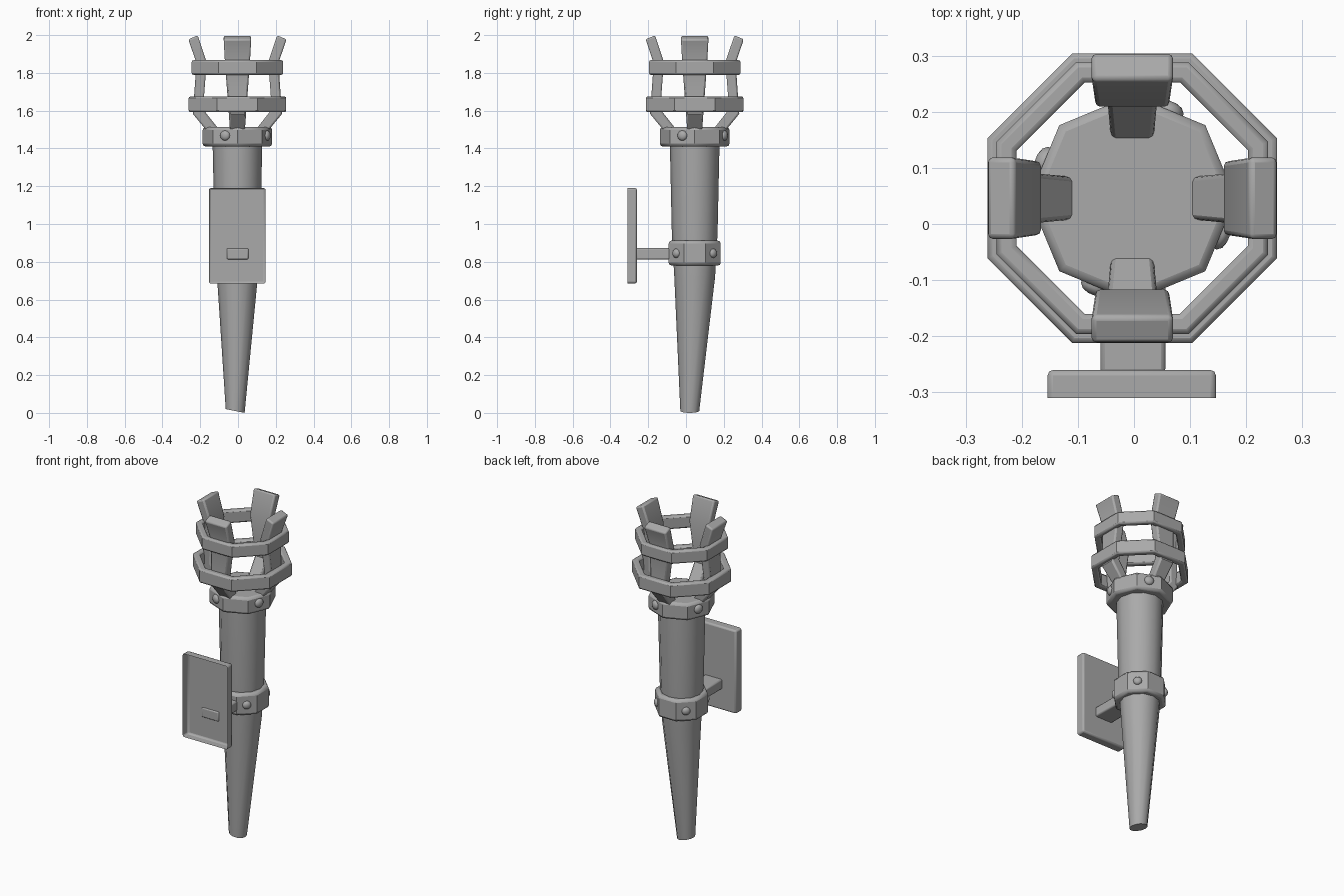
import bpy
import bmesh
from math import cos, sin, pi, radians
from mathutils import Vector, Matrix

cube = bpy.data.objects.get("Cube")
if cube:
    bpy.data.objects.remove(cube, do_unlink=True)

AXIS = Vector((-0.003, 0.046, 0))

grey = bpy.data.materials.new("iron_grey")
grey.use_nodes = True
COLOUR = (0.4, 0.4, 0.4, 1)
grey.diffuse_color = COLOUR
grey.node_tree.nodes["Principled BSDF"].inputs["Base Color"].default_value = COLOUR


def finish(name, bm, bevel=0.0, segments=2, smooth=35, fix=True):
    """Turn a bmesh into a shaded object with optional rounded edges."""
    if fix:
        bmesh.ops.recalc_face_normals(bm, faces=bm.faces[:])
    mesh = bpy.data.meshes.new(name)
    bm.to_mesh(mesh)
    bm.free()
    mesh.materials.append(grey)
    obj = bpy.data.objects.new(name, mesh)
    bpy.context.collection.objects.link(obj)
    if bevel:
        mod = obj.modifiers.new("rounded_edges", "BEVEL")
        mod.width, mod.segments = bevel, segments
        mod.limit_method = "ANGLE"
        mod.angle_limit = radians(50)
    bpy.ops.object.select_all(action="DESELECT")
    obj.select_set(True)
    bpy.context.view_layer.objects.active = obj
    bpy.ops.object.shade_smooth_by_angle(angle=radians(smooth))
    return obj


def loft(bm, loops, closed=False, caps=True):
    """Skin a list of point loops; closed joins the last loop to the first."""
    rows = [[bm.verts.new(p) for p in loop] for loop in loops]
    n = len(rows[0])
    pairs = list(zip(rows, rows[1:])) + ([(rows[-1], rows[0])] if closed else [])
    for a, b in pairs:
        for i in range(n):
            j = (i + 1) % n
            bm.faces.new((a[i], a[j], b[j], b[i]))
    if caps and not closed:
        bm.faces.new(rows[0][::-1])
        bm.faces.new(rows[-1])


def circle(r, z, sides, turn=0.0, centre=AXIS):
    return [centre + Vector((r * cos(turn + 2 * pi * i / sides),
                             r * sin(turn + 2 * pi * i / sides), z))
            for i in range(sides)]


# Tapered handle with a slanted foot
bm = bmesh.new()
foot = circle(0.05, 0, 12, centre=Vector((-0.015, 0.02, 0)))
for p in foot:
    p.z = 0.2 * (0.035 - p.x)
loft(bm, [foot, circle(0.108, 0.72, 12), circle(0.121, 0.95, 12), circle(0.132, 1.45, 12)])
finish("handle", bm)


# Octagonal collars with a rivet on every second side
def collar(name, r, low, high, turn, bevel):
    bm = bmesh.new()
    loft(bm, [circle(r, low, 8, turn), circle(r, high, 8, turn)])
    finish(name + "_collar", bm, bevel)


def rivets(name, distance, z, r, first):
    for k in range(4):
        bm = bmesh.new()
        profile = [(r, -0.02), (r, 0.006), (0.75 * r, 0.014), (0.3 * r, 0.018)]
        loft(bm, [circle(a, h, 12, centre=Vector()) for a, h in profile])
        angle = first + k * pi / 2
        place = (Matrix.Translation(AXIS + Vector((0, 0, z))) @ Matrix.Rotation(angle, 4, "Z")
                 @ Matrix.Translation((distance, 0, 0)) @ Matrix.Rotation(pi / 2, 4, "Y"))
        bm.transform(place)
        finish(f"{name}_rivet_{k + 1}", bm, smooth=60)


collar("upper", 0.184, 1.41, 1.513, 0, 0.015)
rivets("upper", 0.168, 1.468, 0.027, -pi / 8)
collar("lower", 0.149, 0.78, 0.912, pi / 8, 0.015)
rivets("lower", 0.136, 0.845, 0.024, pi / 4)


# Octagonal cage hoops
def hoop(name, outer, inner, low, high):
    bm = bmesh.new()
    k = 1 / cos(pi / 8)
    loft(bm, [circle(r * k, z, 8, pi / 8) for r, z in
              ((outer, low), (outer, high), (inner, high), (inner, low))], closed=True)
    finish(name, bm, 0.009)


hoop("upper_hoop", 0.242, 0.206, 1.79, 1.867)
hoop("lower_hoop", 0.258, 0.22, 1.592, 1.675)

# Four bent cage prongs: radius, height, half width, and thickness direction
PATH = [((0.100, 1.46), 0.036, (0.75, -0.66)),
        ((0.209, 1.595), 0.046, (1.0, -0.45)),
        ((0.190, 1.855), 0.066, (1.0, -0.10)),
        ((0.235, 1.988), 0.073, (0.92, -0.39))]
HALF = 0.027
for k, side in enumerate(("left", "back", "right", "front")):
    bm = bmesh.new()
    loops = []
    for (r, z), w, (dr, dz) in PATH:
        loops.append([Vector((r + s * HALF * dr, t * w, z + s * HALF * dz))
                      for s, t in ((-1, -1), (1, -1), (1, 1), (-1, 1))])
    loft(bm, loops)
    bm.transform(Matrix.Translation(AXIS) @ Matrix.Rotation(k * pi / 2, 4, "Z"))
    finish(side + "_prong", bm, 0.009)


# Boxes for the wall mount
def box(low, high):
    bm = bmesh.new()
    bmesh.ops.create_cube(bm, size=1)
    for v in bm.verts:
        v.co = Vector([lo + (c + 0.5) * (hi - lo) for c, lo, hi in zip(v.co, low, high)])
    return bm


finish("mount_arm", box((-0.06, -0.266, 0.812), (0.056, -0.05, 0.872)), 0.008)

# Wall plate: a shallow tray, open toward the front
bm = box((-0.154, -0.31, 0.685), (0.146, -0.26, 1.19))
bmesh.ops.recalc_face_normals(bm, faces=bm.faces[:])
front = [f for f in bm.faces if f.normal.y < -0.9]
bmesh.ops.delete(bm, geom=front, context="FACES")
finish("wall_plate", bm, 0.01, fix=False)
